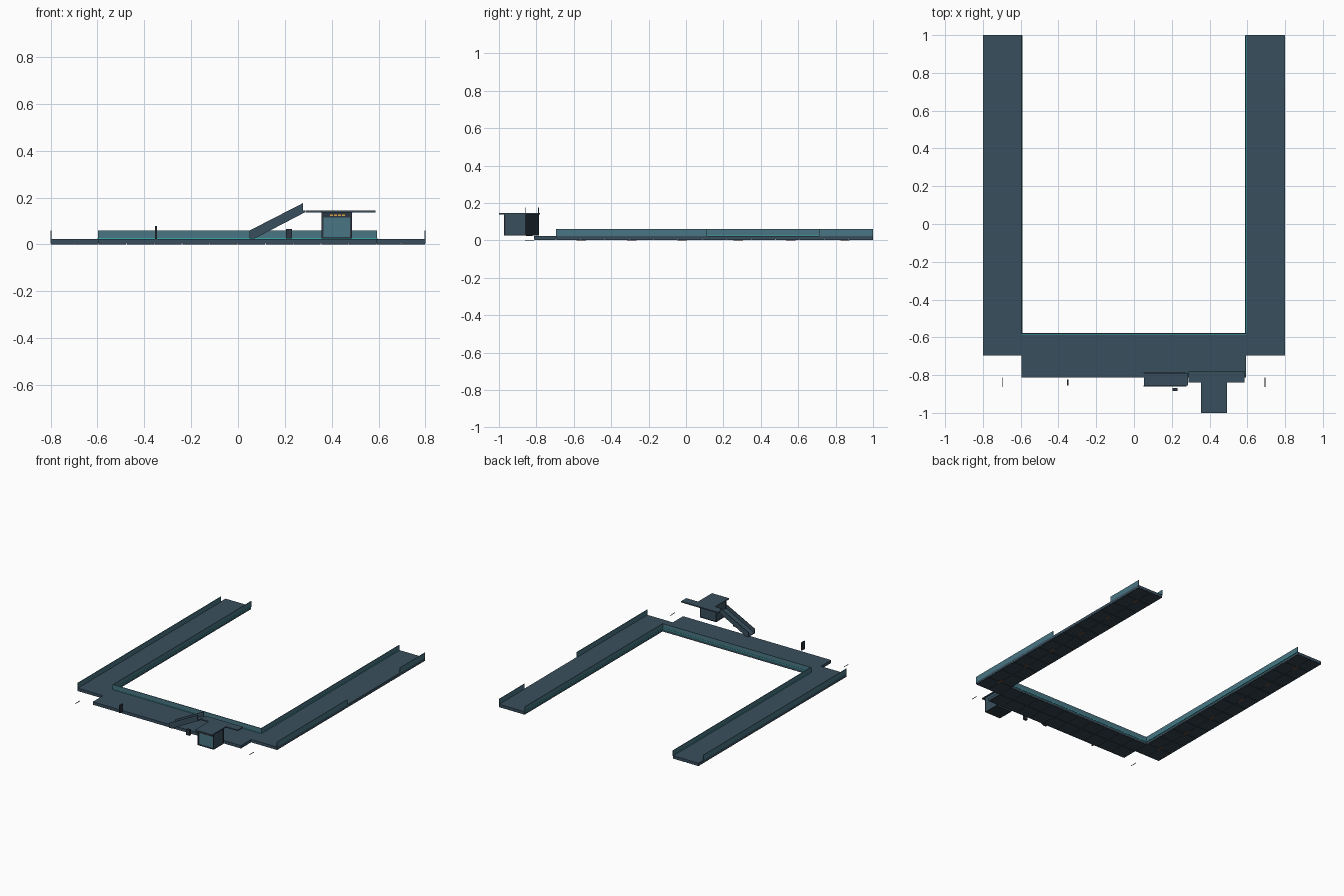
import bpy, bmesh

def mat(name, c):
    m = bpy.data.materials.new(name)
    m.diffuse_color = (*c, 1)
    return m

DECK = mat("slate_deck", (0.041, 0.078, 0.112))
UNDER = mat("dark_underside", (0.034, 0.057, 0.077))
GLASS = mat("blue_glass", (0.068, 0.18, 0.23))
TEAL = mat("teal_trim", (0.04, 0.4, 0.4))
DARK = mat("dark_frame", (0.025, 0.038, 0.052))
AMBER = mat("amber_light", (0.75, 0.38, 0.06))
RUST = mat("rust_marker", (0.28, 0.1, 0.04))

def add(name, bm, m):
    bmesh.ops.recalc_face_normals(bm, faces=bm.faces)
    me = bpy.data.meshes.new(name)
    bm.to_mesh(me)
    bm.free()
    me.materials.append(m)
    ob = bpy.data.objects.new(name, me)
    bpy.context.collection.objects.link(ob)
    return ob

def prism(bm, pts, vec):
    f = bm.faces.new([bm.verts.new(p) for p in pts])
    r = bmesh.ops.extrude_face_region(bm, geom=[f])
    bmesh.ops.translate(bm, vec=vec, verts=[v for v in r["geom"] if isinstance(v, bmesh.types.BMVert)])

def boxes(name, m, *bs):
    """Boxes given as x0, x1, y0, y1, z0, z1."""
    bm = bmesh.new()
    for x0, x1, y0, y1, z0, z1 in bs:
        prism(bm, [(x0, y0, z0), (x1, y0, z0), (x1, y1, z0), (x0, y1, z0)], (0, 0, z1 - z0))
    return add(name, bm, m)

# Deck: two long arms and the front bridge
areas = {"left_arm": (-0.8, -0.595, -0.695, 1.0, 2, 13),
         "right_arm": (0.592, 0.8, -0.695, 1.0, 2, 13),
         "front_bridge": (-0.595, 0.592, -0.812, -0.578, 10, 2)}
for name, (x0, x1, y0, y1, nx, ny) in areas.items():
    boxes(name + "_deck", DECK, (x0, x1, y0, y1, 0.004, 0.023))
    # Underside panels with seams
    dx, dy, g = (x1 - x0) / nx, (y1 - y0) / ny, 0.0015
    boxes(name + "_underside_panels", UNDER,
          *[(x0 + i * dx + g, x0 + (i + 1) * dx - g, y0 + j * dy + g, y0 + (j + 1) * dy - g, 0.001, 0.005)
            for i in range(nx) for j in range(ny)])

# Small markers below the arms
ys = (-0.56, -0.29, -0.02, 0.28, 0.56, 0.85)
boxes("underside_markers", RUST,
      *[(cx - 0.005, cx + 0.005, y - 0.025, y + 0.025, 0, 0.003) for cx in (-0.7, 0.7) for y in ys])

# Glass railings
t = 0.004
boxes("inner_railings", GLASS,
      (-0.597, -0.597 + t, -0.578, 1.0, 0.02, 0.06),
      (0.59, 0.59 + t, -0.578, 1.0, 0.02, 0.06),
      (-0.597, 0.594, -0.582, -0.578, 0.02, 0.06))
boxes("outer_railings", GLASS,
      (-0.8, -0.8 + t, -0.695, 0.945, 0.02, 0.06),
      (0.8 - t, 0.8, -0.695, 0.11, 0.02, 0.06),
      (0.8 - t, 0.8, 0.71, 1.0, 0.02, 0.06))
# Teal strips along the foot of the inner railings, showing on both sides
boxes("floor_strips", TEAL,
      (-0.599, -0.591, -0.578, 0.999, 0.021, 0.027),
      (0.588, 0.596, -0.578, 0.999, 0.021, 0.027),
      (-0.595, 0.592, -0.584, -0.576, 0.021, 0.027))

# Stair side panels, sloped flight and step lines
bm = bmesh.new()
for y in (-0.859, -0.791):
    prism(bm, [(0.05, y, 0.025), (0.07, y, 0.025), (0.278, y, 0.138), (0.278, y, 0.177), (0.05, y, 0.06)],
          (0, 0.004, 0))
add("stair_side_panels", bm, DECK)
bm = bmesh.new()
prism(bm, [(0.052, -0.856, 0.025), (0.07, -0.856, 0.025), (0.287, -0.856, 0.138), (0.287, -0.856, 0.145),
           (0.27, -0.856, 0.145), (0.052, -0.856, 0.031)], (0, 0.066, 0))
add("stair_flight", bm, DECK)

# Cabin with glass front, frame, and T-shaped roof landing
boxes("cabin_body", GLASS, (0.361, 0.482, -0.968, -0.862, 0.03, 0.137))
boxes("cabin_frame", DARK,
      *[(x, x + 0.007, y, y + 0.007, 0.026, 0.137) for x in (0.357, 0.479) for y in (-0.973, -0.862)],
      (0.357, 0.486, -0.973, -0.855, 0.026, 0.031))
boxes("cabin_side_and_back_panels", DECK,
      (0.358, 0.362, -0.966, -0.86, 0.03, 0.137), (0.481, 0.485, -0.966, -0.86, 0.03, 0.137),
      (0.362, 0.481, -0.862, -0.857, 0.03, 0.137))
boxes("cabin_header", DARK, (0.362, 0.481, -0.971, -0.966, 0.116, 0.137))
boxes("header_lights", AMBER,
      *[(x, x + 0.012, -0.973, -0.97, 0.121, 0.127) for x in (0.393, 0.41, 0.427, 0.444)])
boxes("roof_slab", DECK, (0.355, 0.492, -1.0, -0.838, 0.137, 0.145))
boxes("upper_landing", DECK, (0.289, 0.586, -0.84, -0.78, 0.137, 0.145))

# Sign post, kiosk and ground markers in front of the bridge
boxes("sign_post", DARK, (-0.354, -0.346, -0.856, -0.822, 0.023, 0.08))
boxes("small_kiosk", DARK, (0.204, 0.23, -0.885, -0.868, 0.025, 0.066))
boxes("ground_markers", DARK,
      (-0.7, -0.697, -0.862, -0.812, 0, 0.003), (0.692, 0.695, -0.862, -0.812, 0, 0.003))
